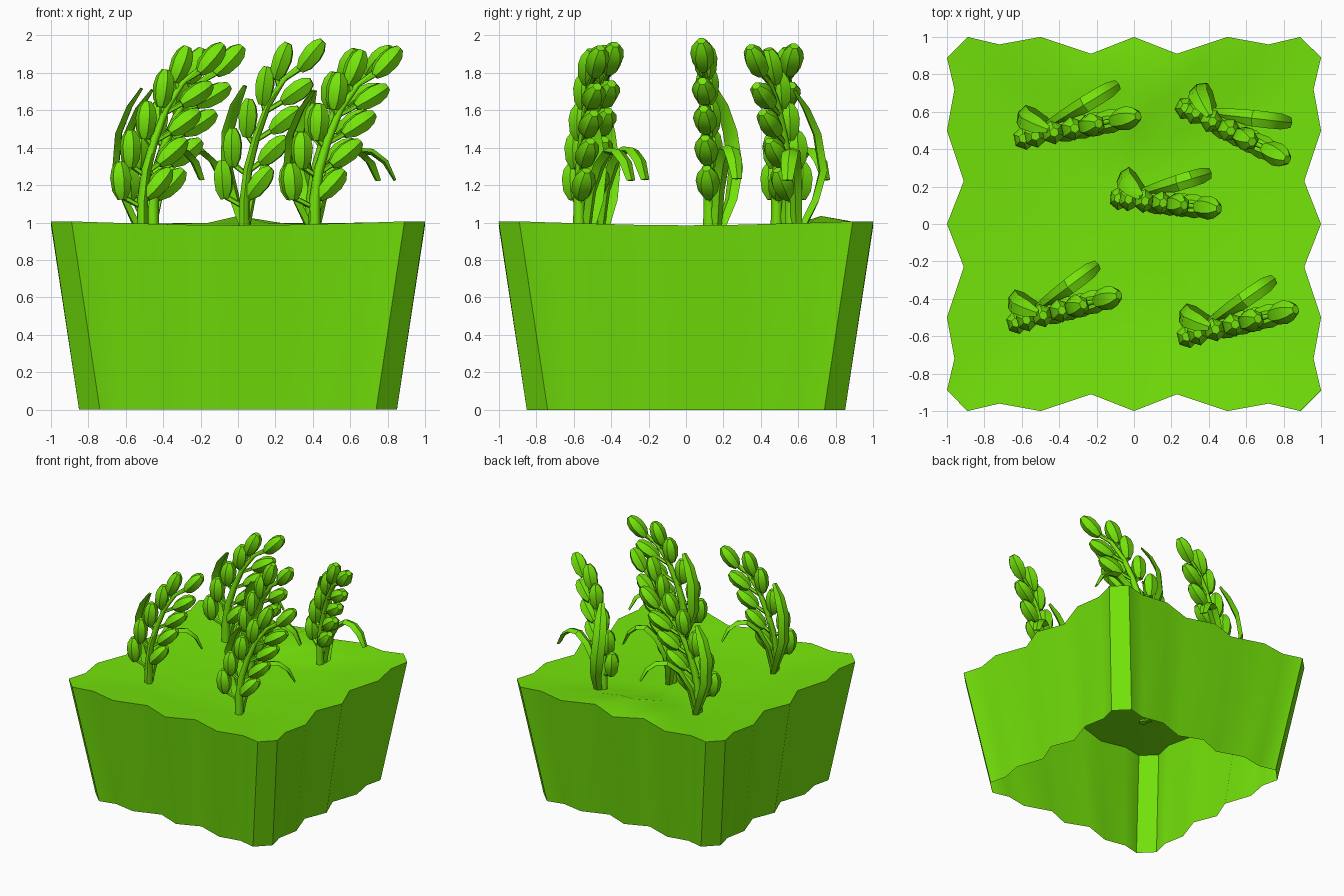
import bpy, bmesh, math
from mathutils import Vector, Matrix

if "Cube" in bpy.data.objects:
    bpy.data.objects.remove(bpy.data.objects["Cube"])

green = bpy.data.materials.new("leaf green")
green.diffuse_color = (0.175, 0.78, 0.003, 1)
green.use_nodes = True
green.node_tree.nodes["Principled BSDF"].inputs["Base Color"].default_value = green.diffuse_color


def make(name, bm, smooth=None):
    me = bpy.data.meshes.new(name)
    bm.to_mesh(me)
    bm.free()
    me.materials.append(green)
    ob = bpy.data.objects.new(name, me)
    bpy.context.collection.objects.link(ob)
    if smooth:
        bpy.ops.object.select_all(action='DESELECT')
        ob.select_set(True)
        bpy.context.view_layer.objects.active = ob
        bpy.ops.object.shade_smooth_by_angle(angle=math.radians(smooth))
    return ob


def loft(bm, rings):
    """Skin a list of closed rings and cap both ends."""
    vs = [[bm.verts.new(p) for p in r] for r in rings]
    n = len(vs[0])
    for a, b in zip(vs, vs[1:]):
        for i in range(n):
            j = (i + 1) % n
            bm.faces.new((a[i], a[j], b[j], b[i]))
    bm.faces.new(vs[0][::-1])
    bm.faces.new(vs[-1])


def ring(c, u, v, ru, rv, n):
    return [c + u * ru * math.cos(2 * math.pi * k / n) + v * rv * math.sin(2 * math.pi * k / n)
            for k in range(n)]


def sweep(bm, path, side, ru, rv, n):
    """Tapered tube along a path; side is the direction of the wide axis."""
    pts = [Vector(p) for p in path]
    rings = []
    for i, p in enumerate(pts):
        t = (pts[min(i + 1, len(pts) - 1)] - pts[max(i - 1, 0)]).normalized()
        u = (side - t * side.dot(t)).normalized()
        rings.append(ring(p, u, t.cross(u), ru[i], rv[i], n))
    loft(bm, rings)


# Soil block: zigzag outline, tapered hollow body, open underneath
quarter = [(-0.89, 1), (-0.72, 0.96), (-0.5, 1), (-0.23, 0.91), (0, 1),
           (0.23, 0.91), (0.5, 1), (0.72, 0.96), (0.89, 1)]
outline = []
for k in range(4):
    for x, y in quarter:
        for _ in range(k):
            x, y = y, -x
        outline.append((x, y))
outline.reverse()


def ground(x, y):
    edge = 0.985 + 0.025 * min(1, min(abs(x), abs(y)) ** 1.5)
    dip = 0.04 * max(0, min(1, (0.92 - max(abs(x), abs(y))) / 0.4))
    bump = 0.07 * max(0, 1 - abs(x) / 0.55) * max(0, 1 - abs(y - 0.72) / 0.26)
    return edge - dip + bump


bm = bmesh.new()
bot = [bm.verts.new((x * 0.85 if abs(x) > 0.9 else x * 0.83,
                     y * 0.85 if abs(y) > 0.9 else y * 0.83, 0)) for x, y in outline]
loops = [bot, [bm.verts.new((x, y, ground(x, y))) for x, y in outline]]
for s in (0.72, 0.5, 0.25):
    loops.append([bm.verts.new((x * s, y * s, ground(x * s, y * s))) for x, y in outline])
hub = bm.verts.new((0, 0, 0.945))
n = len(outline)
for i in range(n):
    j = (i + 1) % n
    for a, b in zip(loops, loops[1:]):
        bm.faces.new((a[i], a[j], b[j], b[i]))
    bm.faces.new((loops[-1][i], loops[-1][j], hub))
make("soil_block", bm, 46)

# Stem path and grains (centre x, centre z, tilt from vertical) in plant space
stem = [(0, 0.94), (0, 1.12), (0.02, 1.28), (0.07, 1.45), (0.14, 1.62), (0.23, 1.75), (0.33, 1.83)]
grains = [(-0.125, 1.225, -4), (-0.07, 1.395, 0), (0.02, 1.55, 4), (0.12, 1.72, 8), (0.22, 1.85, 22),
          (0.09, 1.21, 42), (0.17, 1.38, 50), (0.24, 1.54, 55), (0.31, 1.69, 58), (0.395, 1.88, 42)]
Y = Vector((0, 1, 0))


def stem_at(z):
    for (x0, z0), (x1, z1) in zip(stem, stem[1:]):
        if z <= z1:
            return Vector((x0 + (x1 - x0) * (z - z0) / (z1 - z0), 0, z))
    return Vector((stem[-1][0], 0, stem[-1][1]))


def plant(name, x, y, angle, wide, tall):
    place = (Matrix.Translation((x, y, 1)) @ Matrix.Rotation(math.radians(angle), 4, 'Z')
             @ Matrix.Diagonal((wide, 1, tall, 1)) @ Matrix.Translation((0, 0, -1)))

    def finish(part, bm, smooth=None):
        bm.transform(place)
        bmesh.ops.recalc_face_normals(bm, faces=bm.faces)
        make(name + part, bm, smooth)

    # Arching stem with short stalks
    bm = bmesh.new()
    r = [0.034, 0.032, 0.028, 0.024, 0.02, 0.017, 0.012]
    sweep(bm, [(a, 0, b) for a, b in stem], Y, r, r, 6)
    for gx, gz, tilt in grains:
        d = Vector((math.sin(math.radians(tilt)), 0, math.cos(math.radians(tilt))))
        end = Vector((gx, 0, gz)) - d * 0.085
        sweep(bm, [stem_at(max(1.0, end.z - 0.06)), end], Y, [0.014, 0.016], [0.014, 0.016], 5)
    finish("_stem", bm, 62)

    # Blunt six-sided grains
    bm = bmesh.new()
    for gx, gz, tilt in grains:
        d = Vector((math.sin(math.radians(tilt)), 0, math.cos(math.radians(tilt))))
        c = Vector((gx, 0, gz))
        u = d.cross(Y)
        loft(bm, [ring(c + d * h, Y, u, q * 1.15, q * 1.08, 6) for h, q in
                  ((-0.102, 0.024), (-0.055, 0.049), (0.015, 0.056), (0.065, 0.046), (0.102, 0.022))])
    finish("_grains", bm, 32)

    # Tall leaf bowing out behind the stem, its tip curling back over
    bm = bmesh.new()
    sweep(bm, [(0, 0.05, 0.94), (-0.07, 0.11, 1.12), (-0.12, 0.13, 1.28), (-0.11, 0.10, 1.48),
               (-0.06, 0.06, 1.62), (0.0, 0.02, 1.72)], Vector((0.6, 0.8, 0)),
          [0.03, 0.044, 0.053, 0.053, 0.046, 0.02], [0.022, 0.02, 0.018, 0.017, 0.015, 0.008], 4)
    finish("_tall_leaf", bm, 35)

    # Drooping leaf arching sideways
    bm = bmesh.new()
    ca, sa = math.cos(math.radians(21)), math.sin(math.radians(21))
    sweep(bm, [(q * ca, 0.035 + q * sa, z) for q, z in
               ((0, 0.94), (0.05, 1.17), (0.13, 1.32), (0.22, 1.39), (0.30, 1.385),
                (0.37, 1.33), (0.42, 1.23))],
          Vector((-sa, ca, 0)),
          [0.028, 0.034, 0.04, 0.044, 0.044, 0.042, 0.028],
          [0.022, 0.022, 0.022, 0.02, 0.018, 0.016, 0.008], 4)
    finish("_drooping_leaf", bm, 35)


plant("back_left_plant", -0.455, 0.485, 11, 1.05, 0.985)
plant("back_right_plant", 0.395, 0.56, -27, 1.03, 0.98)
plant("centre_plant", 0.035, 0.125, -6, 0.91, 1.015)
plant("front_left_plant", -0.51, -0.495, 15, 0.96, 0.995)
plant("front_right_plant", 0.41, -0.57, 14, 1.01, 0.975)
